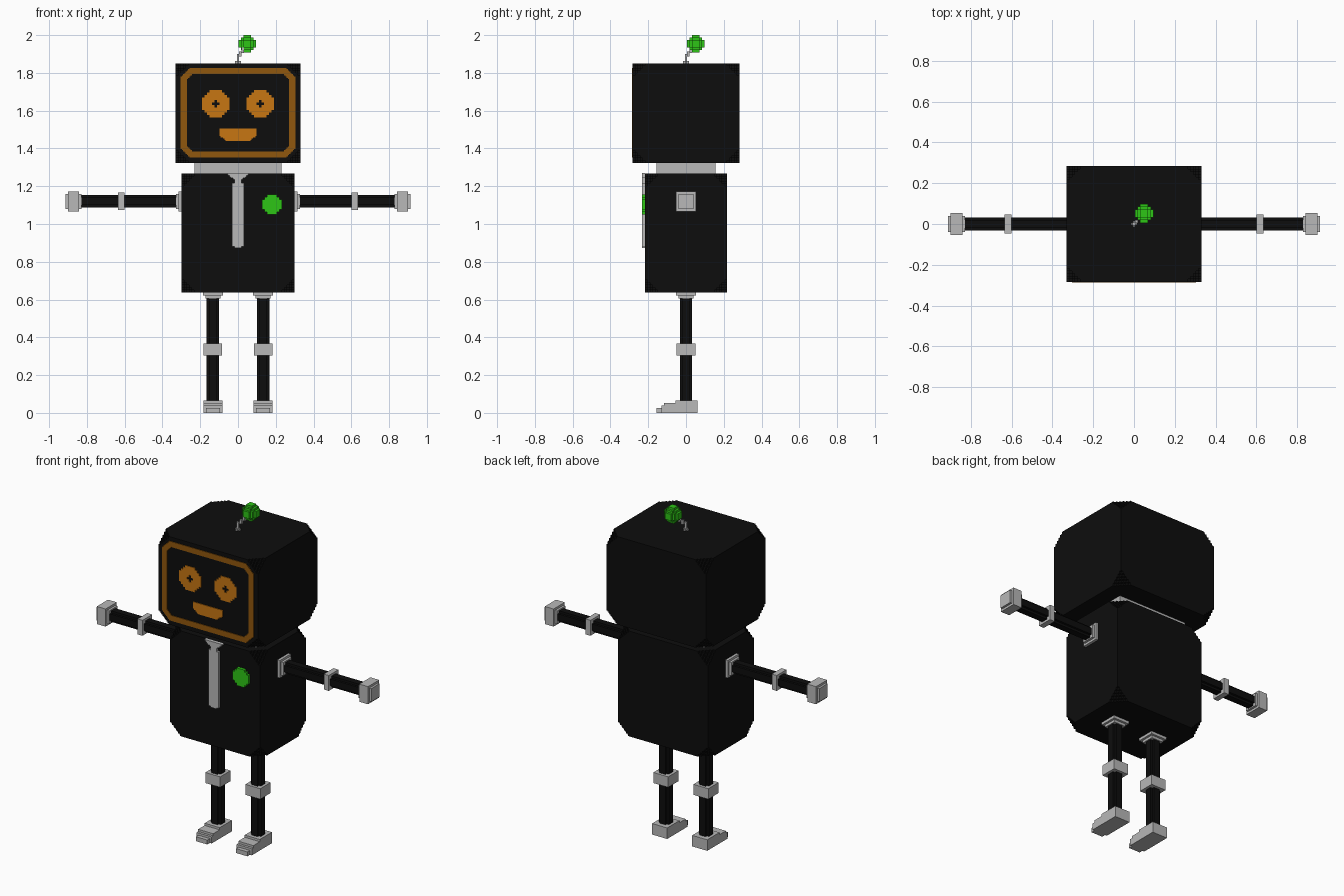
import bpy
import bmesh
import math

if "Cube" in bpy.data.objects:
    bpy.data.objects.remove(bpy.data.objects["Cube"], do_unlink=True)

V = 0.0132      # size of one block unit
PLATE = 0.004   # thickness of painted details


def material(name, rgb):
    m = bpy.data.materials.new(name)
    m.use_nodes = True
    m.diffuse_color = (*rgb, 1)
    bsdf = next(n for n in m.node_tree.nodes if n.type == 'BSDF_PRINCIPLED')
    bsdf.inputs["Base Color"].default_value = (*rgb, 1)
    return m


BLACK = material("black", (0.004, 0.004, 0.004))
GREY = material("light grey", (0.48, 0.48, 0.48))
GREEN = material("green", (0.026, 0.56, 0.008))
ORANGE = material("orange", (0.57, 0.18, 0.006))
AMBER = material("dark amber", (0.28, 0.095, 0.004))


def even(centre, count, step=V):
    """Grid lines of `count` equal cells around a centre."""
    return [centre + (i - count / 2) * step for i in range(count + 1)]


def span(lo, hi, n=0):
    """Grid lines of a long span with n fine cells at both ends."""
    return [lo + i * V for i in range(n + 1)] + [hi - i * V for i in range(n, -1, -1)]


def cells(name, mat, xs, ys, zs, keep=lambda x, y, z: True):
    """Outer shell of all grid cells whose centre passes the keep rule."""
    axes = [sorted(a) for a in (xs, ys, zs)]
    sizes = [len(a) - 1 for a in axes]
    filled = set()
    for i in range(sizes[0]):
        for j in range(sizes[1]):
            for k in range(sizes[2]):
                c = [(a[n] + a[n + 1]) / 2 for a, n in zip(axes, (i, j, k))]
                if keep(*c):
                    filled.add((i, j, k))
    bm = bmesh.new()
    verts = {}

    def vert(key):
        if key not in verts:
            verts[key] = bm.verts.new([a[n] for a, n in zip(axes, key)])
        return verts[key]

    for cell in filled:
        for axis in range(3):
            u, w = (axis + 1) % 3, (axis + 2) % 3
            for side in (0, 1):
                near = list(cell)
                near[axis] += 1 if side else -1
                if tuple(near) in filled:
                    continue
                loop = []
                for du, dw in ((0, 0), (1, 0), (1, 1), (0, 1)):
                    p = list(cell)
                    p[axis] += side
                    p[u] += du
                    p[w] += dw
                    loop.append(vert(tuple(p)))
                bm.faces.new(loop if side else loop[::-1])
    mesh = bpy.data.meshes.new(name)
    bm.to_mesh(mesh)
    bm.free()
    mesh.materials.append(mat)
    obj = bpy.data.objects.new(name, mesh)
    bpy.context.collection.objects.link(obj)
    return obj


def stepped_block(name, mat, hx, hy, z0, z1, n):
    """Block whose eight corners are cut off in small stairs."""
    zc, hz = (z0 + z1) / 2, (z1 - z0) / 2

    def keep(x, y, z):
        return hx - abs(x) + hy - abs(y) + hz - abs(z - zc) > (n + 0.6) * V
    return cells(name, mat, span(-hx, hx, n), span(-hy, hy, n), span(z0, z1, n), keep)


def limb_rule(a, b):
    """Leaves out the corner cells of a limb cross-section."""
    return abs(a) + abs(b) < 3.5 * V


# Head, neck and torso
stepped_block("head", BLACK, 0.33, 0.283, 1.324, 1.851, 5)
cells("neck", GREY, span(-0.231, 0.231), span(-0.157, 0.157), span(1.268, 1.324))
stepped_block("torso", BLACK, 0.298, 0.217, 0.637, 1.268, 5)

# Screen frame
face_y = [-0.283 - PLATE, -0.283]
FZ = 1.589


def in_panel(x, z, hx, hz, cut):
    a, b = hx - abs(x), hz - abs(z - FZ)
    return a > 0 and b > 0 and a + b > cut


cells("screen_frame", AMBER, even(0, 92, V / 2), face_y, even(FZ, 72, V / 2),
      lambda x, y, z: in_panel(x, z, 0.302, 0.236, 0.045)
      and not in_panel(x, z, 0.27, 0.204, 0.03))

# Eyes with cross-shaped pupils
for side, sx in (("left", 1), ("right", -1)):
    cx, cz = sx * 0.117, 1.637

    def eye_rule(x, y, z, cx=cx, cz=cz):
        a, b = abs(x - cx) / V, abs(z - cz) / V
        return math.hypot(a, b) < 5.6 and a + b > 1.2
    cells(side + "_eye", ORANGE, even(cx, 11), face_y, even(cz, 11), eye_rule)

# Mouth
cells("mouth", ORANGE, even(0, 30, V / 2), face_y, even(1.472, 10, V / 2),
      lambda x, y, z: abs(x) < min(0.1, 0.06 + (z - 1.437) * 1.2))

# Tie and chest button
chest_y = [-0.217 - 1.3 * V, -0.217]


def tie_rule(x, y, z):
    if z > 1.215:
        return abs(x) < 0.021 + max(0, z - 1.232) * 1.1
    return abs(x) < min(0.036, 0.02 + (z - 0.875) * 1.2)


cells("tie", GREY, even(0, 18, V / 2), chest_y, even(1.0715, 60, V / 2), tie_rule)
cells("chest_button", GREEN, even(0.18, 8), chest_y, even(1.103, 8),
      lambda x, y, z: abs(x - 0.18) + abs(z - 1.103) < 5.5 * V)

# Antenna
cells("antenna_base", GREY, even(0, 3, 0.01), even(0, 3, 0.01), [1.851, 1.862],
      lambda x, y, z: abs(x) + abs(y) < 0.015)
for i, (z0, z1) in enumerate(((1.86, 1.9), (1.888, 1.913), (1.905, 1.935))):
    cells("antenna_stem_%d" % (i + 1), GREY, even(i * 0.0125, 1), even(i * 0.0125, 1), [z0, z1])
BALL = (0.05, 0.052, 2 - 3.5 * V)
cells("antenna_ball", GREEN, *[even(c, 7) for c in BALL],
      lambda x, y, z: math.dist((x, y, z), BALL) < 3.4 * V)

# Arms and legs
AZ = 1.12
LX = 0.133
for side, sx in (("left", 1), ("right", -1)):
    def along(*values):
        return [sx * v for v in values]

    cells(side + "_arm", BLACK, along(0.29, 0.84), even(0, 5), even(AZ, 5),
          lambda x, y, z: limb_rule(y, z - AZ))
    cells(side + "_shoulder", GREY, along(0.29, 0.314, 0.328), even(0, 8), even(AZ, 8),
          lambda x, y, z: abs(x) < 0.314 or max(abs(y), abs(z - AZ)) < 3 * V)
    cells(side + "_elbow", GREY, along(0.601, 0.634), even(0, 7), even(AZ, 7))
    cells(side + "_hand", GREY, along(0.828, 0.841, 0.899, 0.912), even(0, 8), even(AZ, 8),
          lambda x, y, z: 0.841 < abs(x) < 0.899 or max(abs(y), abs(z - AZ)) < 3 * V)

    c = sx * LX
    cells(side + "_leg", BLACK, even(c, 5), even(0, 5), [0.05, 0.64],
          lambda x, y, z: limb_rule(x - c, y))
    cells(side + "_hip", GREY, even(c, 8), even(0, 8), [0.606, 0.621, 0.64],
          lambda x, y, z: z > 0.621 or max(abs(x - c), abs(y)) < 3 * V)
    cells(side + "_knee", GREY, even(c, 7, 0.0141), even(0, 7, 0.0141), [0.305, 0.368])

    # Foot stepping down towards the toe
    toe = [-0.155, -0.131, -0.116, -0.07, -0.055, 0.047, 0.06]
    tops = [2, 3, 4, 4, 5, 5, 4]

    def foot_rule(x, y, z):
        n = sum(y > t for t in toe) - 1
        if y < -0.131 and abs(x - c) > 3 * V:
            return False
        return z / V < tops[n]
    cells(side + "_foot", GREY, even(c, 8, 0.0125), toe, even(2.5 * V, 5), foot_rule)
